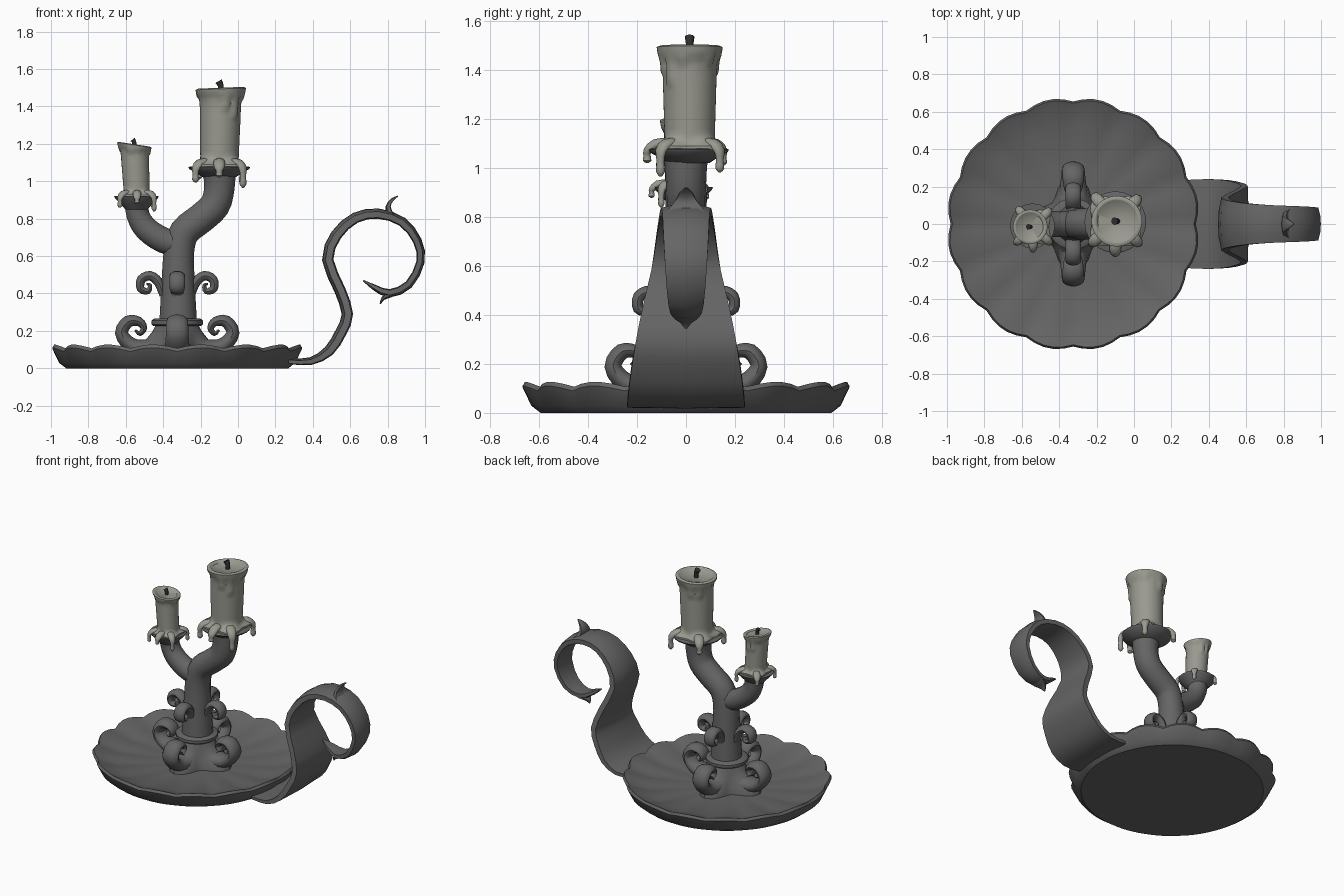
import bpy, math, random
from mathutils import Vector

random.seed(4)
TAU = math.tau
CX = -0.325   # axis of plate and stem


def material(name, c):
    m = bpy.data.materials.new(name)
    m.diffuse_color = (*c, 1)
    return m


METAL = material("dark_metal", (0.13, 0.13, 0.13))
WAX = material("wax", (0.32, 0.32, 0.28))
WICK = material("burnt_wick", (0.03, 0.03, 0.03))


def skin(name, rings, mat, angle=40):
    """Skin a list of equal closed rings and cap both ends."""
    n = len(rings[0])
    verts = [p for r in rings for p in r]
    faces = [(i * n + j, i * n + (j + 1) % n, (i + 1) * n + (j + 1) % n, (i + 1) * n + j)
             for i in range(len(rings) - 1) for j in range(n)]
    faces += [tuple(range(n))[::-1], tuple(range(len(verts) - n, len(verts)))]
    me = bpy.data.meshes.new(name)
    me.from_pydata(verts, [], faces)
    me.materials.append(mat)
    ob = bpy.data.objects.new(name, me)
    bpy.context.collection.objects.link(ob)
    bpy.ops.object.select_all(action='DESELECT')
    ob.select_set(True)
    bpy.context.view_layer.objects.active = ob
    bpy.ops.object.mode_set(mode='EDIT')
    bpy.ops.mesh.select_all(action='SELECT')
    bpy.ops.mesh.normals_make_consistent(inside=False)
    bpy.ops.object.mode_set(mode='OBJECT')
    bpy.ops.object.shade_smooth_by_angle(angle=math.radians(angle))
    return ob


def catmull(pts, sub):
    """Smooth a list of points of any dimension."""
    p = [Vector(q) for q in pts]
    p = [2 * p[0] - p[1]] + p + [2 * p[-1] - p[-2]]
    out = []
    for i in range(1, len(p) - 2):
        a, b, c, d = p[i - 1:i + 3]
        for k in range(sub):
            t = k / sub
            out.append(0.5 * (2 * b + (c - a) * t + (2 * a - 5 * b + 4 * c - d) * t * t
                              + (3 * b - a - 3 * c + d) * t ** 3))
    return out + [p[-2]]


ROUND = [(math.cos(TAU * k / 14), math.sin(TAU * k / 14)) for k in range(14)]
STRAP = [(1, -0.5), (1, 0.5), (0.5, 0.9), (0, 1), (-0.5, 0.9), (-1, 0.5), (-1, -0.5), (0, -0.7)]


def sweep(name, pts, mat, sec=ROUND, sub=3, angle=0, origin=(0, 0), twist=40):
    """Sweep a section along (u, z, half width, half thickness) points in an upright plane."""
    path = catmull(pts, sub)
    ca, sa = math.cos(angle), math.sin(angle)
    rings = []
    for i, p in enumerate(path):
        a, b = path[max(i - 1, 0)], path[min(i + 1, len(path) - 1)]
        t = Vector((b[0] - a[0], b[1] - a[1])).normalized()
        w, h = max(p[2], 0.002), max(p[3], 0.002)
        ring = []
        for s, q in sec:
            u, v, z = p[0] - t.y * q * h, s * w, p[1] + t.x * q * h
            ring.append((origin[0] + u * ca - v * sa, origin[1] + u * sa + v * ca, z))
        rings.append(ring)
    return skin(name, rings, mat, twist)


def lathe(name, profile, mat, centre, n=32, wave=None, angle=40):
    rings = []
    for i, (r, z) in enumerate(profile):
        ring = []
        for k in range(n):
            a = TAU * k / n
            dr, dz = wave(i, a) if wave else (0, 0)
            ring.append((centre[0] + (r + dr) * math.cos(a),
                         centre[1] + (r + dr) * math.sin(a), z + dz))
        rings.append(ring)
    return skin(name, rings, mat, angle)


# Scalloped plate
PLATE_R = (0, 0.002, 0.008, 0.022, 0.022, 0.018, 0, 0, 0)
PLATE_Z = (0, 0, 0.004, 0.02, 0.02, 0.02, 0.014, 0, 0)


def scallop(i, a):
    s = abs(math.sin(8 * a)) - 0.75
    return s * PLATE_R[i], s * PLATE_Z[i]


lathe("plate", [(0.3, 0), (0.595, 0), (0.635, 0.03), (0.672, 0.105), (0.662, 0.122),
                (0.635, 0.11), (0.52, 0.075), (0.3, 0.055), (0.02, 0.055)],
      METAL, (CX, 0), 80, scallop, 35)

# Star base and collar ring
lathe("star_base", [(0.21, 0.05), (0.2, 0.1), (0.15, 0.15), (0.125, 0.2), (0.105, 0.25)],
      METAL, (CX, 0), 32, lambda i, a: ((0.05, 0.05, 0.02, 0.005, 0)[i] * math.cos(4 * a), 0))
lathe("collar_ring", [(0.09, 0.225), (0.125, 0.225), (0.138, 0.235), (0.138, 0.255),
                      (0.125, 0.265), (0.09, 0.265)], METAL, (CX, 0), 24)

# Scrolls around the stem, four low and four high
LOW = [(0.06, 0.13, 0.09, 0.05), (0.17, 0.105, 0.075, 0.05), (0.25, 0.125, 0.065, 0.042),
       (0.298, 0.19, 0.06, 0.036), (0.262, 0.25, 0.058, 0.034), (0.205, 0.25, 0.052, 0.026),
       (0.178, 0.215, 0.045, 0.018), (0.2, 0.185, 0.04, 0.013), (0.225, 0.205, 0.03, 0.006)]
HIGH = [(0.075, 0.39, 0.035, 0.02), (0.1, 0.46, 0.042, 0.026), (0.145, 0.495, 0.042, 0.026),
        (0.192, 0.475, 0.042, 0.025), (0.195, 0.425, 0.04, 0.022), (0.155, 0.412, 0.034, 0.016),
        (0.145, 0.445, 0.028, 0.01), (0.165, 0.45, 0.02, 0.005)]
for k in range(4):
    a = k * TAU / 4
    sweep(f"low_scroll_{k}", LOW, METAL, angle=a, origin=(CX, 0))
    sweep(f"high_scroll_{k}", HIGH, METAL, angle=a, origin=(CX, 0))


def round_path(rows):
    return [(x, z, r, r) for x, z, r in rows]


# Stem running into the tall branch, and the short branch
sweep("stem", round_path([(-0.32, 0.06, 0.115), (-0.32, 0.3, 0.1), (-0.32, 0.48, 0.09),
                          (-0.315, 0.63, 0.083), (-0.285, 0.73, 0.083), (-0.2, 0.8, 0.083),
                          (-0.125, 0.87, 0.083), (-0.1, 0.96, 0.083), (-0.1, 1.05, 0.09)]), METAL)
sweep("short_branch", round_path([(-0.31, 0.66, 0.07), (-0.4, 0.685, 0.07), (-0.49, 0.745, 0.067),
                                  (-0.535, 0.82, 0.063), (-0.54, 0.9, 0.067)]), METAL)

# Drip pans
lathe("tall_pan", [(0.085, 1.02), (0.115, 1.04), (0.16, 1.065), (0.165, 1.075), (0.155, 1.08), (0.05, 1.07)],
      METAL, (-0.1, 0.01), 24)
lathe("short_pan", [(0.06, 0.85), (0.082, 0.875), (0.115, 0.91), (0.12, 0.922), (0.11, 0.922), (0.04, 0.91)],
      METAL, (-0.543, -0.01), 20)


def candle(name, x, y, z0, R, H, lean, tilt, s):
    """Lathed candle with a runny collar, a spread foot, hanging drips and a wick."""
    n = 48
    runs = [random.choice((0.1, 0.13, 0.2, 0.27, 0.36)) for _ in range(12)]
    shape = [(0, 1.4), (0.035, 1.4), (0.065, 1.22), (0.1, 1.05), (0.15, 1.0)]
    shape += [(0.15 + 0.05 * k, 1.0 + 0.06 * k / 10) for k in range(1, 11)]
    shape += [(0.7, 1.06), (0.75, 1.07), (0.8, 1.08), (0.85, 1.11), (0.9, 1.16), (0.95, 1.2),
              (0.985, 1.22), (1.0, 1.17), (0.995, 1.08), (0.965, 0.98), (0.955, 0.1)]
    rings = []
    for i, (f, m) in enumerate(shape):
        ring = []
        for k in range(n):
            a = TAU * k / n
            r = R * m
            if i < 4:
                r *= 1 + (0.14 if i < 3 else 0.05) * math.cos(4 * a + math.pi)
            elif f > 1 - runs[k // 4] and i < len(shape) - 4 and (k % 4 or f > 0.88):
                r += 0.09 * R
            ring.append((x + lean * f + r * math.cos(a), y + r * math.sin(a),
                         z0 + H * f + tilt * f * r * math.cos(a)))
        rings.append(ring)
    skin(name, rings, WAX, 50)
    # Wax drips over the pan edge
    for k, length in enumerate((0.085, 0.06, 0.075, 0.1, 0.05)):
        a = (0.125, 0.36, 0.62, 0.88, 0.75)[k] * TAU
        L = length * s
        sweep(f"{name}_drip_{k}", [(0.08 * s, z0 + 0.03 * s, 0.03 * s, 0.02 * s),
                                   (0.14 * s, z0 + 0.022 * s, 0.032 * s, 0.022 * s),
                                   (0.172 * s, z0 - 0.005, 0.026 * s, 0.018 * s),
                                   (0.174 * s, z0 - 0.5 * L, 0.016 * s, 0.015 * s),
                                   (0.174 * s, z0 - 0.9 * L, 0.019 * s, 0.018 * s),
                                   (0.174 * s, z0 - 1.1 * L, 0.004, 0.004)],
              WAX, angle=a, origin=(x, y), sub=2)
    # Wick
    tx, tz = x + lean, z0 + H
    sweep(f"{name}_wick", [(tx, tz - 0.03, 0.016 * s, 0.016 * s), (tx, tz + 0.01, 0.016 * s, 0.016 * s),
                           (tx - 0.012 * s, tz + 0.035 * s, 0.02 * s, 0.02 * s)],
          WICK, origin=(0, y), sub=2)


candle("tall_candle", -0.1, 0.015, 1.075, 0.103, 0.425, 0.008, 0.04, 1.0)
candle("short_candle", -0.54, -0.015, 0.918, 0.07, 0.28, -0.015, -0.15, 0.72)

# Curling strap handle with leaf tips
sweep("handle", [(0.27, 0.035, 0.235, 0.018), (0.39, 0.035, 0.24, 0.024), (0.49, 0.09, 0.235, 0.034),
                 (0.555, 0.19, 0.222, 0.036), (0.59, 0.29, 0.205, 0.036), (0.55, 0.42, 0.178, 0.036),
                 (0.485, 0.58, 0.142, 0.036), (0.53, 0.71, 0.122, 0.036), (0.63, 0.8, 0.108, 0.034),
                 (0.75, 0.822, 0.1, 0.032), (0.875, 0.78, 0.095, 0.03), (0.955, 0.68, 0.09, 0.028),
                 (0.972, 0.57, 0.083, 0.026), (0.91, 0.45, 0.072, 0.026), (0.81, 0.405, 0.055, 0.026),
                 (0.73, 0.435, 0.035, 0.018), (0.67, 0.47, 0.006, 0.004)], METAL, STRAP, 2, twist=35)
sweep("upper_leaf_tip", [(0.87, 0.79, 0.09, 0.015), (0.82, 0.82, 0.075, 0.022), (0.805, 0.865, 0.045, 0.016),
                         (0.825, 0.9, 0.025, 0.01), (0.855, 0.92, 0.004, 0.004)], METAL, STRAP, 2)
sweep("lower_leaf_tip", [(0.87, 0.42, 0.06, 0.015), (0.81, 0.395, 0.05, 0.018), (0.775, 0.375, 0.028, 0.012),
                         (0.76, 0.345, 0.004, 0.004)], METAL, STRAP, 2)
